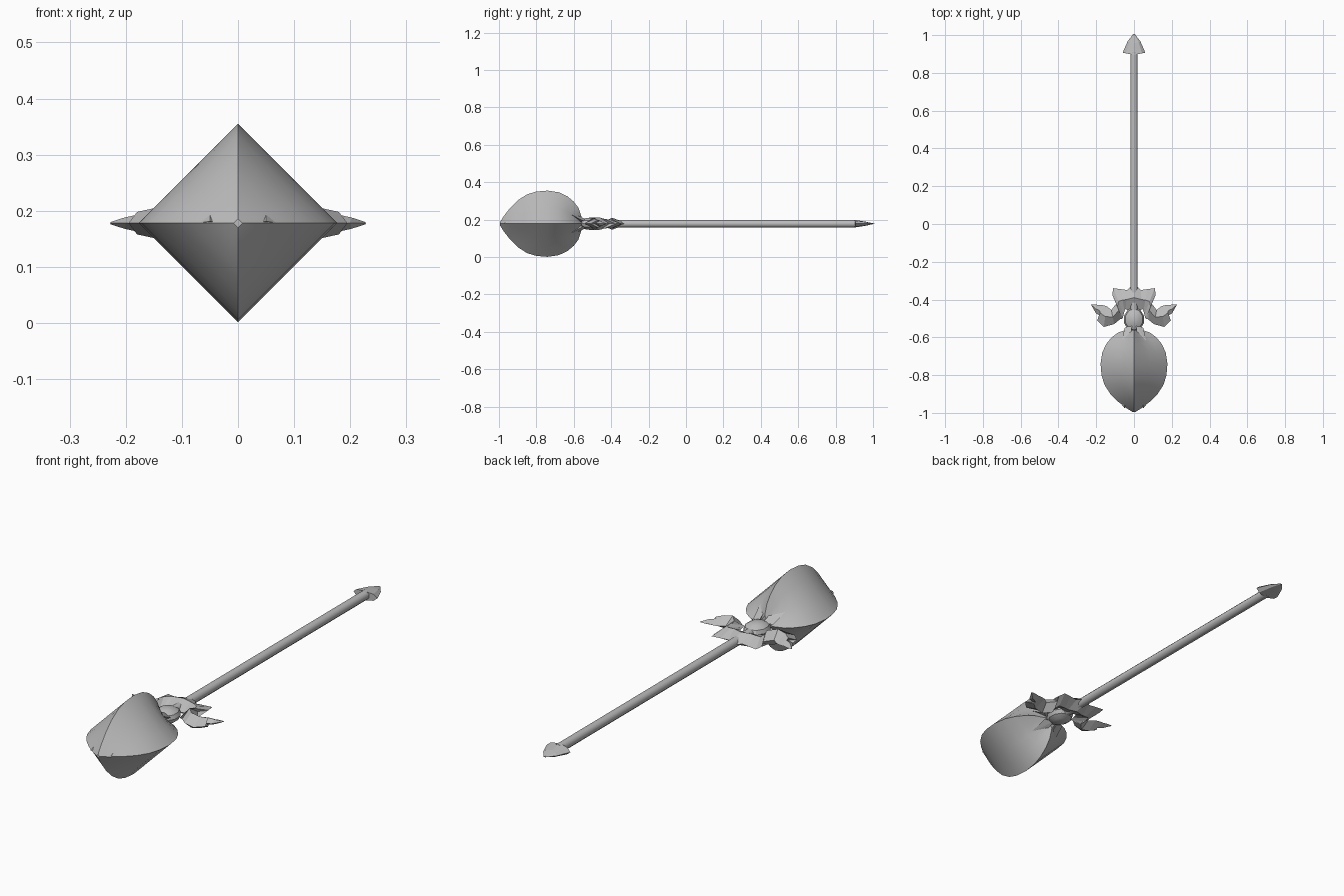
import bpy, bmesh, math
from mathutils import Vector, Matrix

if "Cube" in bpy.data.objects:
    bpy.data.objects.remove(bpy.data.objects["Cube"])

MID = 0.178  # height of the long axis

steel = bpy.data.materials.new("steel grey")
steel.use_nodes = True
GREY = (0.5, 0.5, 0.5, 1)
steel.diffuse_color = GREY
steel.node_tree.nodes["Principled BSDF"].inputs["Base Color"].default_value = GREY


def finish(name, bm, smooth=None):
    bmesh.ops.recalc_face_normals(bm, faces=bm.faces)
    mesh = bpy.data.meshes.new(name)
    bm.to_mesh(mesh)
    bm.free()
    obj = bpy.data.objects.new(name, mesh)
    bpy.context.collection.objects.link(obj)
    mesh.materials.append(steel)
    obj.location.z = MID
    if smooth:
        bpy.ops.object.select_all(action='DESELECT')
        obj.select_set(True)
        bpy.context.view_layer.objects.active = obj
        bpy.ops.object.shade_smooth_by_angle(angle=math.radians(smooth))
    return obj


def loft(bm, rings, closed_ends=True):
    rows = [[bm.verts.new(p) for p in ring] for ring in rings]
    n = len(rows[0])
    for a, b in zip(rows, rows[1:]):
        for i in range(n):
            j = (i + 1) % n
            bm.faces.new((a[i], a[j], b[j], b[i]))
    if closed_ends:
        bm.faces.new(rows[0])
        bm.faces.new(rows[-1])


def fluted_ring(y, r, k):
    # diamond section whose four sides are pulled in by factor k
    ring = []
    for q in range(4):
        for s in range(4):
            t = s / 4
            pull = 1 - (1 - k) * math.sin(math.pi * t)
            p = Vector(((1 - t) * r * pull, 0, t * r * pull))
            ring.append(Matrix.Rotation(-q * math.pi / 2, 3, 'Y') @ p + Vector((0, y, 0)))
    return ring


# head: diamond bulb, fluted toward the rear: (y, radius, side fullness)
head = [(-0.995, 0.008, 1), (-0.975, 0.04, 1), (-0.94, 0.085, 0.98), (-0.9, 0.125, 0.97),
        (-0.85, 0.157, 0.97), (-0.8, 0.172, 1), (-0.74, 0.177, 1), (-0.68, 0.168, 0.97),
        (-0.635, 0.147, 0.9), (-0.6, 0.118, 0.8), (-0.575, 0.085, 0.7), (-0.56, 0.04, 0.8)]
bm = bmesh.new()
loft(bm, [fluted_ring(*s) for s in head])
finish("mace_head", bm, 20)

# two small pyramid studs on the nose
bm = bmesh.new()
for side in (-1, 1):
    base = [(side * 0.05 - 0.024, -0.945, 0), (side * 0.05 + 0.024, -0.945, 0),
            (side * 0.05, -0.93, 0.03)]
    base = [bm.verts.new(p) for p in base]
    tip = bm.verts.new((side * 0.05, -0.975, 0.003))
    bm.faces.new(base)
    for i in range(3):
        bm.faces.new((base[i], base[(i + 1) % 3], tip))
finish("nose_studs", bm)

# neck knob between the head and the guard
bm = bmesh.new()
bmesh.ops.create_uvsphere(bm, u_segments=10, v_segments=6, radius=1)
bmesh.ops.transform(bm, verts=bm.verts, matrix=Matrix.Translation((0, -0.505, 0))
                    @ Matrix.Diagonal((0.055, 0.065, 0.034, 1)))
finish("neck_knob", bm, 30)

# leaves gripping the back of the head
bm = bmesh.new()
for sx in (-1, 1):
    for sz in (-1, 1):
        pts = [(0.01, -0.53, 0.02), (0.05, -0.55, 0.015), (0.065, -0.625, 0.055),
               (0.015, -0.58, 0.045)]
        pts = [Vector((x * sx, y, z * sz)) for x, y, z in pts]
        core = bm.verts.new((0.025 * sx, -0.57, 0.01 * sz))
        rim = [bm.verts.new(p) for p in pts]
        bm.faces.new((rim[0], rim[1], rim[2]))
        bm.faces.new((rim[0], rim[2], rim[3]))
        for i in range(4):
            bm.faces.new((rim[i], rim[(i + 1) % 4], core))
finish("head_leaves", bm)

# winged guard: stations of leading edge, trailing edge and half thickness
wing = [((0, -0.31), (0, -0.47), 0.03), ((0.035, -0.35), (0.045, -0.45), 0.03),
        ((0.07, -0.345), (0.05, -0.46), 0.027), ((0.11, -0.34), (0.055, -0.48), 0.022),
        ((0.115, -0.375), (0.06, -0.5), 0.026), ((0.085, -0.41), (0.075, -0.505), 0.032),
        ((0.12, -0.455), (0.105, -0.53), 0.034), ((0.145, -0.435), (0.16, -0.545), 0.026),
        ((0.165, -0.43), (0.195, -0.51), 0.02), ((0.185, -0.43), (0.165, -0.49), 0.016),
        ((0.205, -0.425), (0.2, -0.475), 0.01), ((0.228, -0.425), (0.226, -0.43), 0.002)]
rings = []
for (lx, ly), (tx, ty), h in wing:
    mx, my = (lx + tx) / 2, (ly + ty) / 2
    rings.append([(lx, ly, 0), (mx, my, h), (tx, ty, 0), (mx, my, -h)])
bm = bmesh.new()
for side in (-1, 1):
    loft(bm, [[(side * x, y, z) for x, y, z in ring] for ring in rings])
finish("winged_guard", bm)

# long octagonal handle
bm = bmesh.new()
bmesh.ops.create_cone(bm, cap_ends=True, segments=8, radius1=0.021, radius2=0.021, depth=1.4)
bmesh.ops.transform(bm, verts=bm.verts, matrix=Matrix.Translation((0, 0.21, 0))
                    @ Matrix.Rotation(-math.pi / 2, 4, 'X') @ Matrix.Rotation(math.pi / 8, 4, 'Z'))
finish("handle", bm, 50)

# flattened arrow point at the butt end
bm = bmesh.new()
loft(bm, [[(w * math.cos(a), y + 0.012 * abs(math.cos(a)), h * math.sin(a))
           for a in (i * math.pi / 4 for i in range(8))]
          for y, w, h in ((0.895, 0.06, 0.021), (0.955, 0.034, 0.012), (0.995, 0.003, 0.002))])
finish("butt_point", bm)
